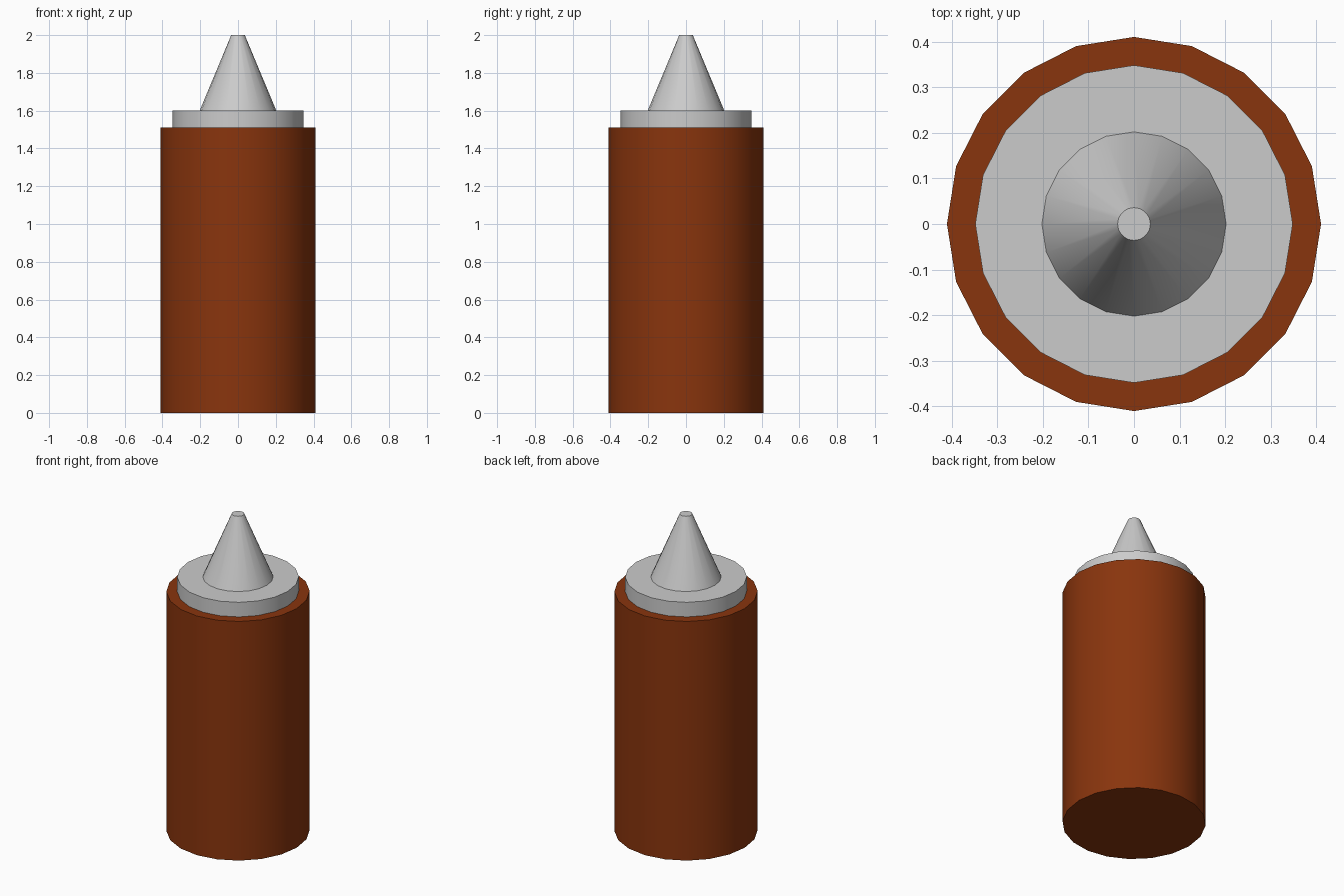
import bpy
import math

if "Cube" in bpy.data.objects:
    bpy.data.objects.remove(bpy.data.objects["Cube"])

SIDES = 20


def tapered(name, r_bottom, r_top, z0, z1, material=None):
    bpy.ops.mesh.primitive_cone_add(
        vertices=SIDES, radius1=r_bottom, radius2=r_top,
        depth=z1 - z0, location=(0, 0, (z0 + z1) / 2))
    obj = bpy.context.object
    obj.name = name
    bpy.ops.object.shade_smooth_by_angle(angle=math.radians(30))
    if material:
        obj.data.materials.append(material)
    return obj


brown = bpy.data.materials.new("brown")
brown.diffuse_color = (0.25, 0.035, 0.004, 1)
brown.use_nodes = True
brown.node_tree.nodes["Principled BSDF"].inputs["Base Color"].default_value = brown.diffuse_color

# Bottle body
tapered("bottle_body", 0.41, 0.41, 0.0, 1.51, brown)
# Cap collar
tapered("cap_collar", 0.348, 0.348, 1.51, 1.602)
# Nozzle with blunt tip
tapered("nozzle", 0.202, 0.036, 1.602, 2.0)
